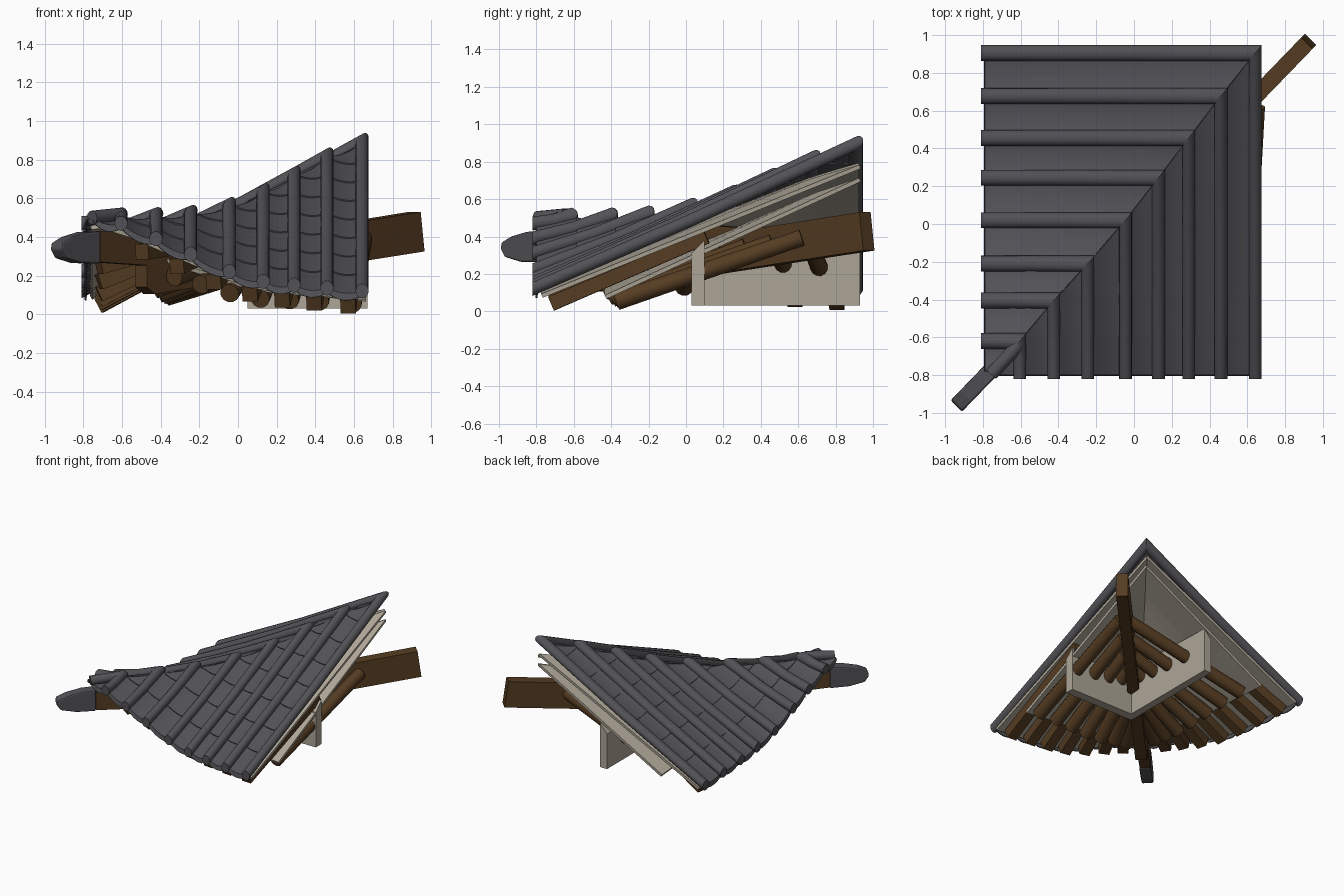
import bpy, bmesh, math
from mathutils import Vector

if "Cube" in bpy.data.objects:
    bpy.data.objects.remove(bpy.data.objects["Cube"])


def material(name, rgb):
    m = bpy.data.materials.new(name)
    m.diffuse_color = (*rgb, 1)
    m.use_nodes = True
    m.node_tree.nodes["Principled BSDF"].inputs["Base Color"].default_value = m.diffuse_color
    return m


TILE = material("grey tile", (0.085, 0.085, 0.095))
WOOD = material("dark wood", (0.092, 0.046, 0.016))
PALE = material("pale board", (0.42, 0.38, 0.31))

# shared roof layout: cover-tile lines from the open edge to the corner
X = [0.642, 0.46, 0.29, 0.13, -0.045, -0.245, -0.425, -0.605, -0.75]
Y = [0.905, 0.677, 0.455, 0.245, 0.02, -0.21, -0.405, -0.62, -0.78]
EAVE_Z = [0.12, 0.135, 0.15, 0.17, 0.22, 0.31, 0.39, 0.47, 0.50]
HIP_Z = [0.895, 0.82, 0.725, 0.635, 0.565, 0.525, 0.515, 0.515, 0.505]
# where the rafter tails meet the corner beam
TAILS = [0.62, 0.46, 0.32, 0.19, 0.07, -0.03, -0.13]


def lerp(a, b, t):
    return a + (b - a) * t


def interp(xs, ys, x):
    """Piecewise linear lookup on a falling list, extended past both ends."""
    i = 0
    while i < len(xs) - 2 and x < xs[i + 1]:
        i += 1
    return lerp(ys[i], ys[i + 1], (x - xs[i]) / (xs[i + 1] - xs[i]))


def finish(name, bm, mat, smooth=False, thick=0):
    bmesh.ops.remove_doubles(bm, verts=bm.verts, dist=0.0004)
    bmesh.ops.recalc_face_normals(bm, faces=bm.faces)
    me = bpy.data.meshes.new(name)
    bm.to_mesh(me)
    bm.free()
    me.materials.append(mat)
    ob = bpy.data.objects.new(name, me)
    bpy.context.collection.objects.link(ob)
    bpy.context.view_layer.objects.active = ob
    ob.select_set(True)
    if thick:
        s = ob.modifiers.new("thickness", 'SOLIDIFY')
        s.thickness, s.offset = thick, 0
        bpy.ops.object.modifier_apply(modifier=s.name)
    if smooth:
        bpy.ops.object.shade_smooth_by_angle(angle=math.radians(35))
    ob.select_set(False)
    return ob


def bridge(bm, rings, closed=True, caps=True):
    vs = [[bm.verts.new(p) for p in r] for r in rings]
    n = len(vs[0])
    for r, s in zip(vs, vs[1:]):
        for k in range(n if closed else n - 1):
            m = (k + 1) % n
            bm.faces.new((r[k], r[m], s[m], s[k]))
    if caps:
        bm.faces.new(vs[0])
        bm.faces.new(vs[-1][::-1])


def rod(bm, p, q, n, r0, r1):
    """Straight prism with n sides between two points."""
    p, q = Vector(p), Vector(q)
    d = (q - p).normalized()
    side = d.cross(Vector((0, 0, 1))).normalized()
    up = side.cross(d)
    rings = []
    for c, r in ((p, r0), (q, r1)):
        rings.append([c + r * (math.cos(t) * side + math.sin(t) * up)
                      for t in [2 * math.pi * (k + 0.5) / n for k in range(n)]])
    bridge(bm, rings)


def build_slope(label, A, B, b0, rad, put):
    """One roof slope. a runs along the eave, b runs uphill to the hip."""
    def hip(a):
        return interp(A, B, a)

    def surf(a, b):
        e, h = interp(A, EAVE_Z, a), interp(A, HIP_Z, a)
        t = (b - b0) / max(hip(a) - b0, 0.05)
        return lerp(e, h, min(max(t, 0), 1.05))

    def upper(a, b):
        return surf(a, b) - 0.05 - 0.08 * (b + 0.8) / 1.73

    def lower(a, b):
        return upper(a, b) - lerp(0.145, 0.07, (b + 0.43) / 1.35)

    # round cover tiles, mitred where they meet the hip
    bm = bmesh.new()
    for i in range(8):
        a = A[i]
        rings = []
        for v in (0, 0.5, 1):
            ring = []
            for k in range(14):
                t = 2 * math.pi * k / 14
                da = rad * math.cos(t)
                b = lerp(b0 - 0.015, hip(a + da), v)
                ring.append(put(a + da, b, surf(a, b) + 0.038 * math.sin(t)
                                - 0.01 * math.sin(math.pi * v)))
            rings.append(ring)
        bridge(bm, rings)
    finish(label + "_cover_tiles", bm, TILE, True)

    # hollow pan tiles in overlapping rows, with a drip lip at the eave
    bm = bmesh.new()
    for i in range(8):
        top = max(B[i], B[i + 1])
        b = b0 + 0.01
        first = True
        while b < top - 0.01:
            rows = []
            for t in (-0.02, 0, 1) if first else (0, 1):
                row = []
                for k in range(7):
                    u = k / 6
                    a = lerp(A[i], A[i + 1], u)
                    bb = min(b + t * 0.225, hip(a))
                    arch = 1 - (2 * u - 1) ** 2
                    part = max((bb - b) / 0.225, 0)
                    z = surf(a, bb) - 0.014 - 0.02 * arch + 0.008 * (1 - part)
                    if t < 0:
                        z -= 0.02 + 0.012 * arch
                    row.append(put(a, bb, z))
                rows.append(row)
            bridge(bm, rows, False, False)
            b += 0.21
            first = False
    bmesh.ops.dissolve_degenerate(bm, edges=bm.edges, dist=0.0005)
    finish(label + "_pan_tiles", bm, TILE, True, 0.01)

    # two layers of roof boards
    for name, start, fn in (("upper", b0 + 0.035, upper), ("lower", -0.43, lower)):
        bm = bmesh.new()
        a_end = A[-1] + 0.03 if name == "upper" else -0.42
        rows = []
        for k in range(19):
            a = lerp(A[0] + 0.02, a_end, k / 18)
            rows.append([put(a, lerp(start, max(hip(a), start), v / 6),
                             fn(a, lerp(start, max(hip(a), start), v / 6))) for v in range(7)])
        bridge(bm, rows, False, False)
        finish(label + "_" + name + "_boards", bm, PALE, False, 0.022)

    # fanned rafters: round ones under square flying ones
    round_bm, fly_bm = bmesh.new(), bmesh.new()
    for i, s in enumerate(TAILS):
        a, b = (A[i] + A[i + 1]) / 2 + 0.018, -0.72
        ta, tb = s + 0.03, s

        def along(f):
            return lerp(a, ta, f), lerp(b, tb, f)
        p, q = along(lerp(0.26, 0.42, i / 6)), along(0.62)
        rod(round_bm, put(*p, lower(*p) - 0.056),
            put(ta, tb, 0.225 + 0.16 * (s + 0.5) - 0.01), 12, 0.05, 0.045)
        rod(fly_bm, put(a, b, upper(a, b) - 0.07),
            put(*q, upper(*q) - 0.05), 4, 0.056, 0.048)
    finish(label + "_round_rafters", round_bm, WOOD, True)
    finish(label + "_flying_rafters", fly_bm, WOOD)


build_slope("front", X, Y, -0.805, 0.034, lambda a, b, z: Vector((a, b, z)))
build_slope("left", Y, X, -0.795, 0.042, lambda a, b, z: Vector((b, a, z)))


def diagonal(name, profile, width, mat, bevel=0):
    """Extrude a side profile (distance along the diagonal, height)."""
    bm = bmesh.new()
    w = width / 2 * math.sqrt(0.5)
    bridge(bm, [[(s + k * w, 1.035 * s + 0.01 - k * w, z) for s, z in profile]
                for k in (-1, 1)])
    ob = finish(name, bm, mat)
    if bevel:
        m = ob.modifiers.new("soft edges", 'BEVEL')
        m.width, m.segments = bevel, 2


# corner beams under the hip
diagonal("old_corner_beam", [(0.915, 0.53), (0.935, 0.325), (-0.46, 0.105),
                             (-0.5, 0.14), (-0.5, 0.30)], 0.085, WOOD)
diagonal("young_corner_beam", [(0.4, 0.44), (-0.1, 0.34), (-0.45, 0.25), (-0.74, 0.27),
                               (-0.74, 0.43), (-0.45, 0.41), (0.0, 0.47)], 0.08, WOOD)
# tiled beam head
diagonal("beam_head_tile", [(-0.74, 0.262), (-0.74, 0.43), (-0.81, 0.425), (-0.89, 0.40),
                            (-0.937, 0.37), (-0.942, 0.335), (-0.92, 0.29), (-0.84, 0.265)],
         0.085, TILE, 0.01)

# short cover tile on the corner
bm = bmesh.new()
rod(bm, (-0.755, -0.795, 0.50), (-0.61, -0.64, 0.515), 14, 0.036, 0.036)
finish("corner_cover_tile", bm, TILE, True)

# wall plates meeting below the corner beam, with sloping tops
for name, length, inner, swap in (("front_wall_plate", 0.67, 0.10, False),
                                  ("left_wall_plate", 0.93, 0.11, True)):
    bm = bmesh.new()
    o = 0.05 if swap else 0.03
    start = 0.03 if swap else 0.05
    rings = []
    for a, rise in ((start, 0.03), (length, 0)):
        ring = [(a, o, 0.03), (a, inner, 0.03), (a, inner, 0.38 + rise), (a, o, 0.31 + rise)]
        rings.append([(y, x, z) if swap else (x, y, z) for x, y, z in ring])
    bridge(bm, rings)
    finish(name, bm, PALE)
